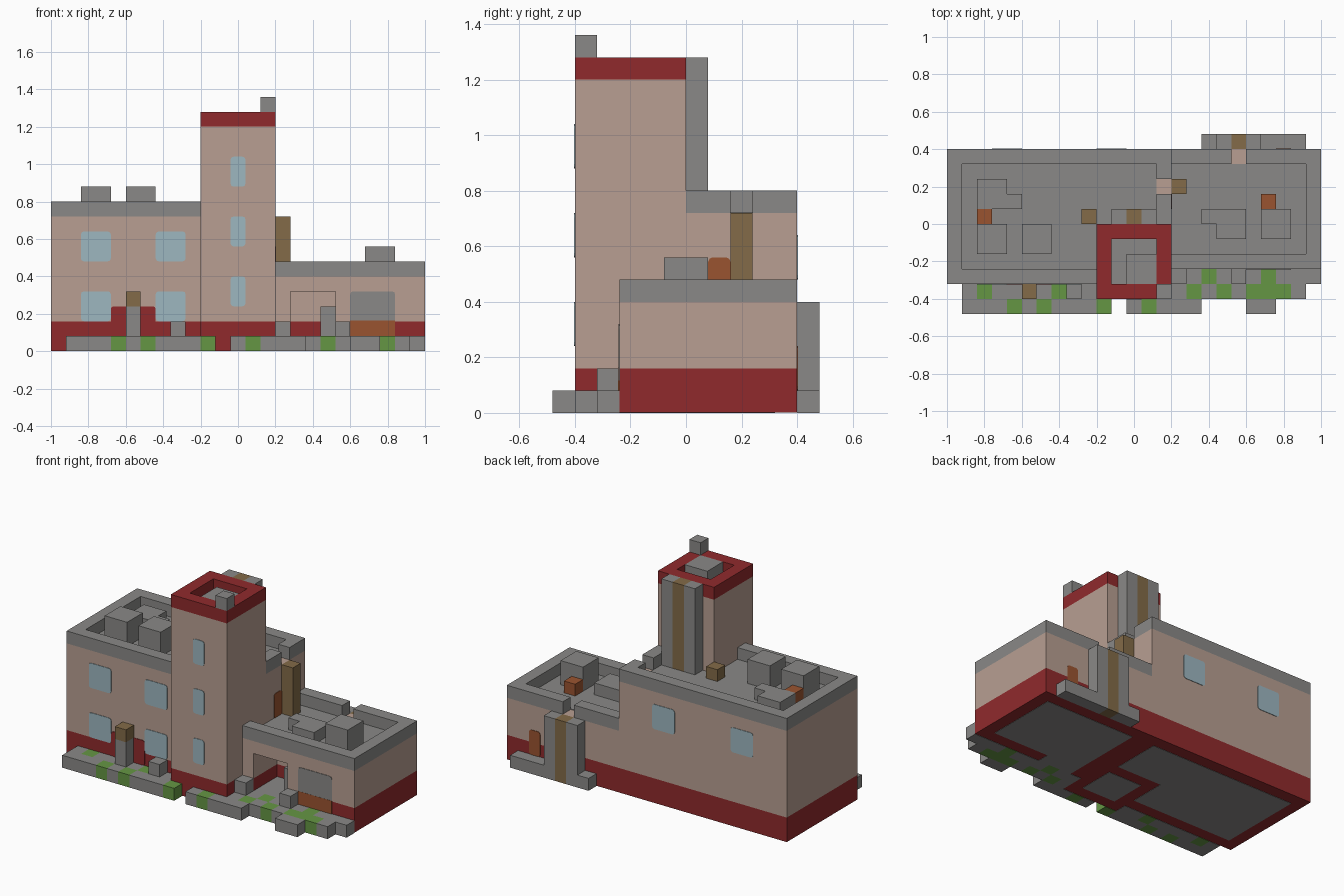
import bpy, bmesh
from mathutils import Matrix, Vector

if "Cube" in bpy.data.objects:
    bpy.data.objects.remove(bpy.data.objects["Cube"], do_unlink=True)

V = 0.08  # block unit


def make_material(name, rgb):
    linear = [(c / 255 / 12.92) if c < 11 else ((c / 255 + 0.055) / 1.055) ** 2.4 for c in rgb]
    mat = bpy.data.materials.new(name)
    mat.use_nodes = True
    mat.diffuse_color = (*linear, 1)
    bsdf = next(n for n in mat.node_tree.nodes if n.type == "BSDF_PRINCIPLED")
    bsdf.inputs["Base Color"].default_value = (*linear, 1)
    bsdf.inputs["Roughness"].default_value = 0.9
    return mat


TAN = make_material("tan_plaster", (184, 159, 146))
RED = make_material("dark_red_trim", (144, 42, 44))
GREY = make_material("grey_stone", (138, 137, 135))
BLUE = make_material("pale_blue_glass", (157, 183, 192))
BROWN = make_material("brown_wood", (131, 107, 72))
RUST = make_material("rust_orange", (154, 84, 48))
GREEN = make_material("moss_green", (101, 150, 68))


def box(name, mat, x, y, z, round_axis=None):
    """Box from ranges; round_axis rounds the edges that run along that axis."""
    bm = bmesh.new()
    size = Vector((x[1] - x[0], y[1] - y[0], z[1] - z[0]))
    centre = Vector((sum(x), sum(y), sum(z))) / 2
    bmesh.ops.create_cube(bm, size=1, matrix=Matrix.Translation(centre) @ Matrix.Diagonal((*size, 1)))
    if round_axis is not None:
        edges = [e for e in bm.edges
                 if abs((e.verts[0].co - e.verts[1].co)[round_axis]) > 1e-5]
        bmesh.ops.bevel(bm, geom=edges, offset=0.016, segments=2, profile=0.5, affect="EDGES")
    mesh = bpy.data.meshes.new(name)
    bm.to_mesh(mesh)
    bm.free()
    mesh.materials.append(mat)
    obj = bpy.data.objects.new(name, mesh)
    bpy.context.collection.objects.link(obj)
    return obj


def walls(name, x, y, top, low=0.002):
    """Plastered wall mass on a red plinth."""
    box(name + "_plinth", RED, x, y, (low, 2 * V))
    box(name + "_wall", TAN, x, y, (2 * V, top))


def panel(name, mat, x, z, y, out):
    """Thin rounded plate on a front (out=-1) or back (out=1) wall."""
    box(name, mat, x, sorted((y, y + out * 0.003)), z, round_axis=1)


def cell(name, mat, x, y, z0, z1):
    """One-block-wide column with its low corner at x, y."""
    box(name, mat, (x, x + V), (y, y + V), (z0, z1))


def ladder(name, x, y, z):
    """Wooden ladder strip between two stone posts."""
    for i, mat in enumerate((GREY, BROWN, GREY)):
        cell(f"{name}_strip_{i}", mat, x + i * V, y, *z)


# main hall
walls("hall_west", (-1, -0.2), (-0.32, 0.4), 0.72)
walls("hall_east", (-0.2, 0.2), (0, 0.4), 0.72)
box("hall_roof_west", GREY, (-0.92, -0.2), (-0.24, 0.32), (0.72, 0.724))
box("hall_roof_east", GREY, (-0.2, 0.12), (0, 0.32), (0.72, 0.724))
for side, x, y in (("front", (-0.92, -0.2), (-0.32, -0.24)),
                   ("back", (-0.92, 0.12), (0.32, 0.4)),
                   ("west", (-1, -0.92), (-0.32, 0.4)),
                   ("east_near", (0.12, 0.2), (0, 0.16)),
                   ("east_far", (0.12, 0.2), (0.24, 0.4))):
    box("hall_parapet_" + side, GREY, x, y, (0.72, 0.8))

# tower
walls("tower", (-0.2, 0.2), (-0.4, 0), 1.2)
for side, x, y in (("front", (-0.2, 0.2), (-0.4, -0.32)),
                   ("back", (-0.2, 0.2), (-0.08, 0)),
                   ("west", (-0.2, -0.12), (-0.32, -0.08)),
                   ("east", (0.12, 0.2), (-0.32, -0.08))):
    box("tower_parapet_" + side, RED, x, y, (1.2, 1.28))
box("tower_roof", GREY, (-0.12, 0.12), (-0.32, -0.08), (1.2, 1.204))
box("tower_hatch", GREY, (-0.04, 0.12), (-0.32, -0.16), (1.2, 1.28))
cell("tower_finial", GREY, 0.12, -0.4, 1.28, 1.36)
ladder("tower_ladder", -0.12, 0, (0.72, 1.28))

# low wing with an open doorway
walls("wing_back", (0.2, 1), (0, 0.4), 0.4)
walls("wing_front_west", (0.2, 0.28), (-0.24, 0), 0.4)
walls("wing_front_east", (0.52, 1), (-0.24, 0), 0.4)
box("wing_lintel", TAN, (0.28, 0.52), (-0.24, 0), (0.32, 0.4))
box("doorway_floor", GREY, (0.28, 0.52), (-0.24, 0), (0, V))
cell("doorway_post", GREY, 0.44, -0.16, V, 0.24)
cell("doorway_crate", BROWN, 0.44, -0.08, V, 0.24)
box("wing_roof", GREY, (0.2, 0.92), (-0.16, 0.32), (0.4, 0.404))
for side, x, y in (("front", (0.2, 0.92), (-0.24, -0.16)),
                   ("east", (0.92, 1), (-0.24, 0.4)),
                   ("back_west", (0.2, 0.52), (0.32, 0.4)),
                   ("back_east", (0.6, 0.92), (0.32, 0.4))):
    box("wing_parapet_" + side, GREY, x, y, (0.4, 0.48))

# roof fittings
for i, x in enumerate((-0.84, -0.6)):
    box(f"hall_roof_unit_{i}", GREY, (x, x + 2 * V), (-0.16, 0), (0.72, 0.88))
box("hall_duct", GREY, (-0.84, -0.68), (0.08, 0.24), (0.72, 0.8))
cell("hall_duct_end", GREY, -0.68, 0.08, 0.72, 0.8)
cell("hall_rust_vent", RUST, -0.84, 0, 0.72, 0.8)
cell("hall_crate", BROWN, -0.28, 0, 0.72, 0.8)
box("wing_roof_unit", GREY, (0.68, 0.84), (-0.08, 0.08), (0.4, 0.56))
box("wing_duct", GREY, (0.44, 0.6), (-0.08, 0.08), (0.4, 0.48))
cell("wing_duct_end", GREY, 0.36, 0, 0.4, 0.48)
cell("wing_rust_vent", RUST, 0.68, 0.08, 0.4, 0.48)
cell("wing_roof_ladder", BROWN, 0.2, 0.16, 0.4, 0.72)
box("roof_door", RUST, (0.2, 0.203), (0.08, 0.16), (0.4, 0.56), round_axis=0)

# windows
for x in (-0.84, -0.44):
    for z in (0.16, 0.48):
        panel("hall_front_window", BLUE, (x, x + 2 * V), (z, z + 2 * V), -0.32, -1)
for x in (-0.76, -0.2):
    panel("hall_back_window", BLUE, (x, x + 2 * V), (0.48, 0.64), 0.4, 1)
for z in (0.24, 0.56, 0.88):
    panel("tower_window", BLUE, (-0.04, 0.04), (z, z + 2 * V), -0.4, -1)

# painted doors
panel("hall_door_surround", RED, (-0.68, -0.44), (V, 0.24), -0.32, -1)
panel("garage_shutter", GREY, (0.6, 0.84), (0.1, 0.32), -0.24, -1)
box("garage_shutter_rust", RUST, (0.6, 0.84), (-0.244, -0.24), (V, 0.165))
panel("back_door", RUST, (0.76, 0.84), (V, 0.24), 0.4, 1)

# back step and ladder
box("back_step_west", GREY, (0.36, 0.44), (0.4, 0.48), (0, V))
box("back_step_east", GREY, (0.68, 0.92), (0.4, 0.48), (0, V))
ladder("back_ladder", 0.44, 0.4, (0, 0.4))

# pavement rows: y, runs of x, mossy blocks
rows = ((-0.48, ((-0.92, -0.12), (-0.04, 0.36), (0.6, 0.76)), (-0.68, -0.52, -0.2, 0.04)),
        (-0.4, ((-0.92, -0.2), (0.2, 0.92)), (-0.84, -0.44, 0.28, 0.44, 0.6, 0.68, 0.76)),
        (-0.32, ((0.2, 1),), (0.36, 0.68)))
for y, runs, moss in rows:
    for start, end in runs:
        for i in range(round((end - start) / V)):
            x = start + i * V
            mossy = any(abs(x - m) < 0.01 for m in moss)
            cell("pavement_moss" if mossy else "pavement_stone", GREEN if mossy else GREY, x, y, 0, V)

# bollards and sign post on the pavement
cell("sign_post", GREY, -0.6, -0.4, V, 0.24)
cell("sign_top", BROWN, -0.6, -0.4, 0.24, 0.32)
for x, y in ((-0.36, -0.4), (0.2, -0.32), (0.52, -0.32)):
    cell("bollard", GREY, x, y, V, 2 * V)

# floor slabs seen from underneath, between the red wall lines
for name, x, y in (("hall_west", (-0.92, -0.2), (-0.24, 0.32)),
                   ("hall_east", (-0.2, 0.12), (0, 0.32)),
                   ("tower", (-0.12, 0.12), (-0.32, -0.08)),
                   ("wing", (0.28, 0.92), (-0.16, 0.32))):
    box(name + "_floor_slab", GREY, x, y, (0, 0.004))
